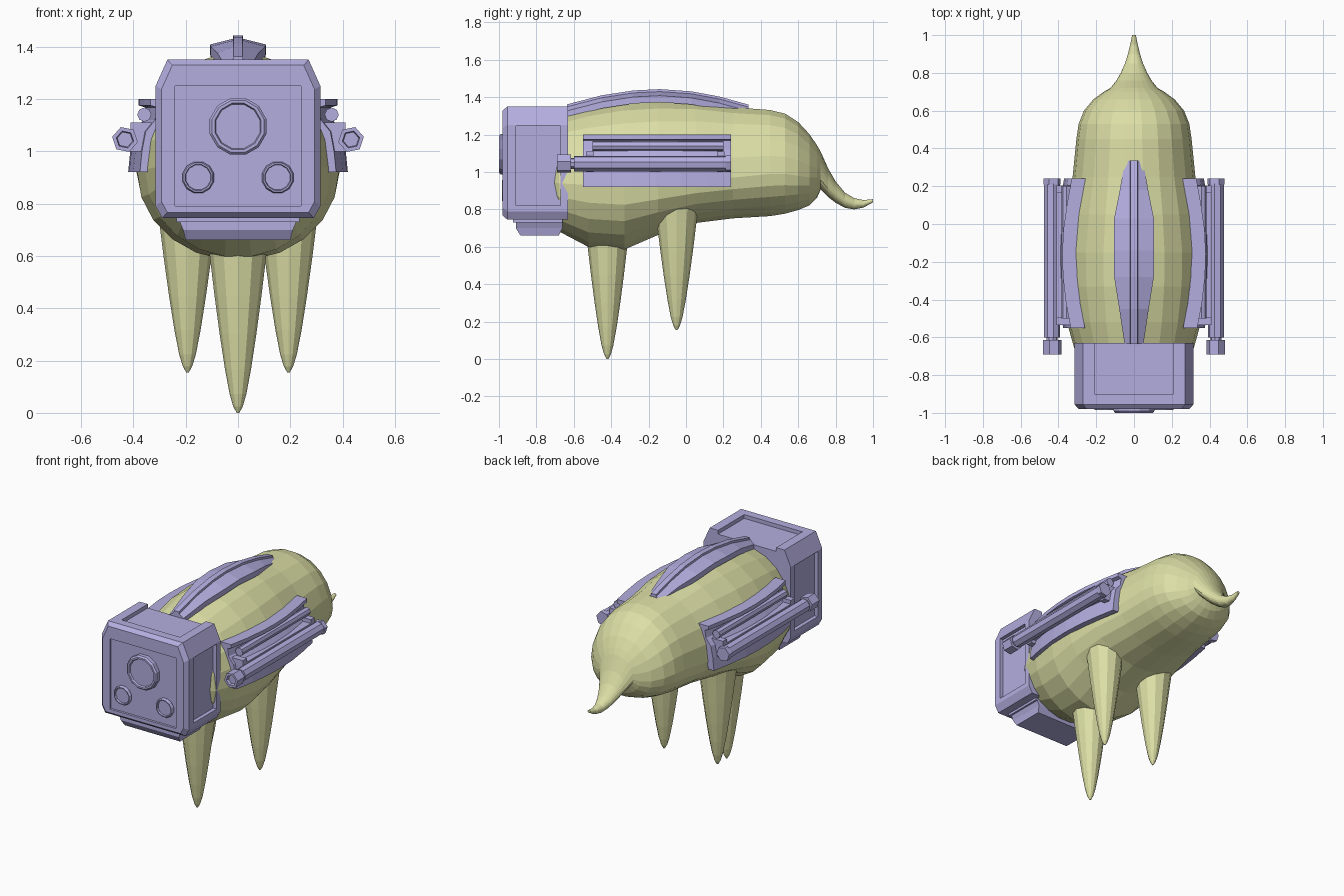
import bpy, bmesh, math
from mathutils import Matrix


def material(name, col):
    m = bpy.data.materials.new(name)
    m.diffuse_color = (*col, 1)
    return m


HIDE = material("hide", (0.72, 0.74, 0.38))
METAL = material("armour", (0.45, 0.42, 0.74))


def finish(name, bm, mat):
    bmesh.ops.recalc_face_normals(bm, faces=bm.faces)
    me = bpy.data.meshes.new(name)
    bm.to_mesh(me)
    bm.free()
    ob = bpy.data.objects.new(name, me)
    bpy.context.collection.objects.link(ob)
    if mat:
        me.materials.append(mat)
    return ob


def loft(name, rings, mat):
    bm = bmesh.new()
    vs = [[bm.verts.new(p) for p in r] for r in rings]
    n = len(rings[0])
    for a, b in zip(vs, vs[1:]):
        for i in range(n):
            j = (i + 1) % n
            bm.faces.new((a[i], a[j], b[j], b[i]))
    bm.faces.new(vs[0])
    bm.faces.new(vs[-1])
    return finish(name, bm, mat)


def box(name, x, y, z, mat):
    rect = lambda yy: [(x[0], yy, z[0]), (x[1], yy, z[0]), (x[1], yy, z[1]), (x[0], yy, z[1])]
    return loft(name, [rect(y[0]), rect(y[1])], mat)


def lathe_y(name, cx, cz, prof, n, mat, turn=0.0):
    """Rings of (y, radius) around an axis parallel to y."""
    rings = [[(cx + r * math.cos(turn + math.tau * i / n), y, cz + r * math.sin(turn + math.tau * i / n))
              for i in range(n)] for y, r in prof]
    return loft(name, rings, mat)


# Body and beak-like tail: y, top, bottom, half width, height of widest line
BODY = [(-0.74, 1.24, 0.74, 0.26, 0.95), (-0.68, 1.29, 0.68, 0.31, 0.94),
        (-0.52, 1.335, 0.595, 0.355, 0.93), (-0.33, 1.37, 0.582, 0.385, 0.92),
        (-0.15, 1.38, 0.66, 0.39, 0.93), (0.05, 1.375, 0.725, 0.365, 0.95),
        (0.25, 1.35, 0.75, 0.325, 0.97), (0.45, 1.335, 0.762, 0.305, 0.99),
        (0.53, 1.315, 0.775, 0.293, 0.99), (0.60, 1.27, 0.795, 0.265, 0.98),
        (0.66, 1.205, 0.82, 0.215, 0.97), (0.70, 1.145, 0.86, 0.16, 0.97),
        (0.72, 1.11, 0.905, 0.125, 0.98), (0.76, 1.02, 0.865, 0.093, 0.93),
        (0.80, 0.95, 0.835, 0.070, 0.89), (0.85, 0.89, 0.808, 0.048, 0.85),
        (0.90, 0.86, 0.80, 0.032, 0.83), (0.95, 0.85, 0.81, 0.020, 0.83),
        (1.0, 0.855, 0.838, 0.010, 0.846)]
N = 22
rings = []
for y, top, bot, w, mid in BODY:
    ring = []
    for i in range(N):
        a = math.tau * i / N
        s = math.sin(a)
        ring.append((w * math.cos(a), y, mid + s * ((top - mid) if s > 0 else (mid - bot))))
    rings.append(ring)
body = loft("body", rings, HIDE)


# Pointed legs: one in front, two behind
def leg(name, x, y, top, foot):
    h = top - foot
    prof = [(1.22, 0.125), (1.0, 0.108), (0.75, 0.09), (0.5, 0.07), (0.28, 0.05),
            (0.12, 0.032), (0.04, 0.018), (0.0, 0.005)]
    rs = [[(x + r * math.cos(math.tau * i / 12), y + r * 0.98 * math.sin(math.tau * i / 12), foot + t * h)
           for i in range(12)] for t, r in prof]
    return loft(name, rs, HIDE)


leg("front_leg", 0, -0.42, 0.60, 0.0)
for s, side in ((1, "right"), (-1, "left")):
    leg("rear_leg_" + side, s * 0.193, -0.05, 0.73, 0.155)

# Head block with chamfered front
OUT = [(0.27, 1.35), (0.315, 1.25), (0.315, 0.79), (0.29, 0.745)]
OUT = OUT + [(-x, z) for x, z in reversed(OUT)]
ring_at = lambda y, k: [(x * k, y, 1.05 + (z - 1.05) * k) for x, z in OUT]
head = loft("head_block", [ring_at(-0.98, 0.93), ring_at(-0.955, 1.0), ring_at(-0.63, 1.0)], METAL)


def cut(x, y, z):
    c = box("recess_cutter", x, y, z, None)
    c.hide_render = True
    c.hide_set(True)
    m = head.modifiers.new("recess", "BOOLEAN")
    m.operation = "DIFFERENCE"
    m.solver = "EXACT"
    m.object = c


cut((-0.24, 0.24), (-1.1, -0.965), (0.79, 1.25))
cut((-0.21, 0.21), (-0.90, -0.5), (1.325, 1.5))
cut((0.29, 0.5), (-0.91, -0.67), (0.82, 1.245))
cut((-0.5, -0.29), (-0.91, -0.67), (0.82, 1.245))

# Stepped jaw below the head
box("jaw_upper", (-0.235, 0.235), (-0.925, -0.66), (0.73, 0.78), METAL)
jaw = [(0.225, -0.91, -0.66, 0.735), (0.21, -0.91, -0.66, 0.70), (0.20, -0.885, -0.68, 0.66)]
loft("jaw_lower", [[(-x, a, z), (x, a, z), (x, b, z), (-x, b, z)] for x, a, b, z in jaw], METAL)

# Lenses with raised rims
for name, x, z, r, front, n in (("main_lens", 0, 1.095, 0.112, -1.0, 12),
                                ("small_lens_right", 0.152, 0.9, 0.062, -0.985, 12),
                                ("small_lens_left", -0.152, 0.9, 0.062, -0.985, 12)):
    lathe_y(name, x, z, [(-0.94, r), (front + 0.01, r), (front, r * 0.92), (front, r * 0.82),
                         (front + 0.012, r * 0.78)], n, METAL, math.pi / n)

# Arched back plate with a central ridge: y, top height, half width
PLATE = [(-0.635, 1.362, 0.05), (-0.45, 1.41, 0.078), (-0.28, 1.436, 0.105), (-0.14, 1.443, 0.107),
         (0.03, 1.431, 0.105), (0.18, 1.403, 0.075), (0.335, 1.360, 0.048)]
rings = []
for y, z, w in PLATE:
    half = [(0.018, 0.0), (0.02, -0.013), (w, -0.035), (w, -0.07), (w * 0.5, -0.052)]
    rings.append([(x, y, z + d) for x, d in half] + [(-x, y, z + d) for x, d in reversed(half)])
loft("back_plate", rings, METAL)

# Side plates, rails and barrels, built once per side
SECTION = [(0.305, 1.2), (0.38, 1.2), (0.38, 1.175), (0.355, 1.168), (0.362, 1.12), (0.398, 1.075),
           (0.412, 1.0), (0.42, 0.92), (0.38, 0.92), (0.35, 1.06)]
BEND = [(-0.55, -0.045), (-0.42, -0.02), (-0.28, -0.004), (-0.16, 0), (-0.03, -0.006),
        (0.11, -0.026), (0.24, -0.05)]
for s, side in ((1, "right"), (-1, "left")):
    loft("side_plate_" + side, [[(s * (x + d), y, z) for x, z in SECTION] for y, d in BEND], METAL)
    lathe_y("side_rail_" + side, s * 0.358, 1.14, [(-0.50, 0.027), (0.20, 0.027)], 8, METAL)
    bx = sorted((s * 0.33, s * 0.41))
    box("barrel_bracket_" + side, bx, (-0.50, 0.20), (1.025, 1.085), METAL)
    for y in (-0.535, 0.165):
        box("bracket_foot_" + side, bx, (y, y + 0.04), (1.0, 1.11), METAL)
    t = 0.2 * s
    lathe_y("barrel_" + side, s * 0.434, 1.045,
            [(-0.63, 0.03), (-0.60, 0.03), (-0.60, 0.042), (0.215, 0.042)], 8, METAL, t)
    lathe_y("muzzle_" + side, s * 0.432, 1.045,
            [(-0.67, 0.03), (-0.69, 0.034), (-0.69, 0.05), (-0.615, 0.05)], 6, METAL, t)
    lathe_y("barrel_cap_" + side, s * 0.434, 1.045, [(0.21, 0.047), (0.24, 0.047)], 6, METAL, t)
